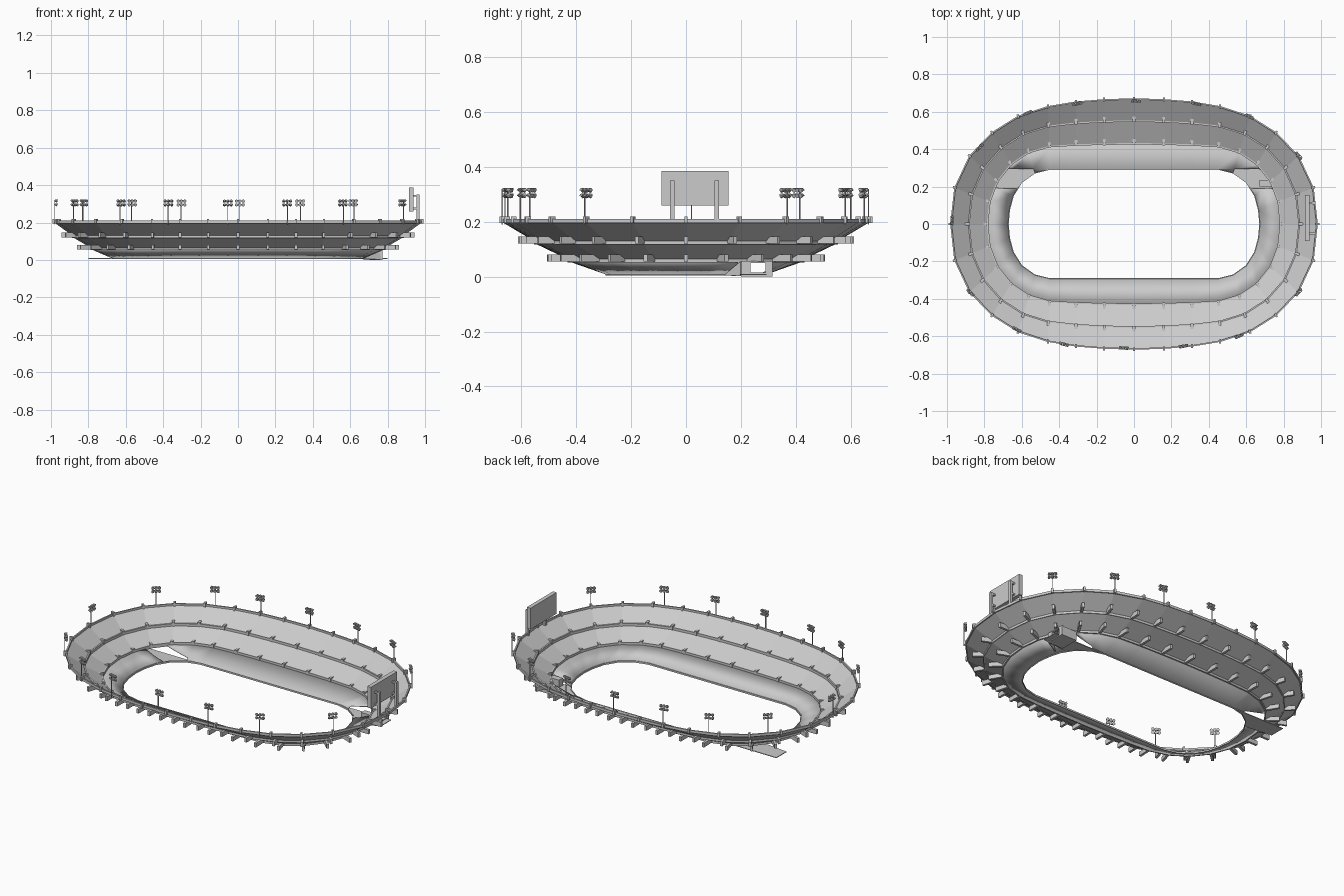
import bpy, bmesh, math
from mathutils import Vector, Matrix

cube = bpy.data.objects.get("Cube")
if cube:
    bpy.data.objects.remove(cube, do_unlink=True)

grey = bpy.data.materials.new("concrete grey")
grey.use_nodes = True
grey.diffuse_color = (0.6, 0.6, 0.6, 1)
grey.node_tree.nodes["Principled BSDF"].inputs["Base Color"].default_value = (0.6, 0.6, 0.6, 1)

# Quarter outlines of the bowl: field edge and outer rim, station by station
INNER = [(0, .292), (.16, .292), (.31, .292), (.45, .292), (.53, .272),
         (.6, .222), (.645, .15), (.665, .075), (.672, 0)]
OUTER = [(0, .672), (.16, .667), (.31, .655), (.46, .63), (.62, .578),
         (.76, .49), (.88, .365), (.96, .195), (.982, 0)]


def full_loop(quarter):
    a = [Vector((x, y, 0)) for x, y in quarter]
    half = a + [Vector((p.x, -p.y, 0)) for p in a[-2::-1]]
    return half + [Vector((-p.x, p.y, 0)) for p in half[-2:0:-1]]


inner, outer = full_loop(INNER), full_loop(OUTER)


def ring(t, z):
    return [a.lerp(b, t) + Vector((0, 0, z)) for a, b in zip(inner, outer)]


outward = [(b - a).normalized() for a, b in zip(inner, outer)]


def finish(name, bm, thickness=0, smooth=False):
    mesh = bpy.data.meshes.new(name)
    bm.to_mesh(mesh)
    bm.free()
    mesh.materials.append(grey)
    ob = bpy.data.objects.new(name, mesh)
    bpy.context.collection.objects.link(ob)
    if thickness:
        mod = ob.modifiers.new("thickness", 'SOLIDIFY')
        mod.thickness = thickness
        mod.offset = 0
    if smooth:
        for p in mesh.polygons:
            p.use_smooth = True
    return ob


def strip(bm, *rings):
    rows = [[bm.verts.new(p) for p in r] for r in rings]
    n = len(rows[0])
    for lo, hi in zip(rows, rows[1:]):
        for i in range(n):
            j = (i + 1) % n
            bm.faces.new((lo[i], lo[j], hi[j], hi[i]))
    return bm


def frame(origin, out):
    """Local x runs outward, y along the rim, z up."""
    side = Vector((0, 0, 1)).cross(out)
    m = Matrix((out, side, (0, 0, 1))).transposed().to_4x4()
    return Matrix.Translation(origin) @ m


def box(bm, lo, hi, m=Matrix()):
    lo, hi = Vector(lo), Vector(hi)
    bmesh.ops.create_cube(bm, size=1, matrix=m @ Matrix.Translation((lo + hi) / 2)
                          @ Matrix.Diagonal((*(hi - lo), 1)))


# Lower tier, cut away at both back corners for the entrances
bm = strip(bmesh.new(), ring(0, .01), ring(.36, .058))
GAP = (.19, .294)
for y in GAP:
    bmesh.ops.bisect_plane(bm, geom=bm.verts[:] + bm.edges[:] + bm.faces[:],
                           plane_co=(0, y, 0), plane_no=(0, 1, 0))
cut = [f for f in bm.faces if GAP[0] < f.calc_center_median().y < GAP[1]
       and abs(f.calc_center_median().x) > .5]
bmesh.ops.delete(bm, geom=cut, context='FACES')
finish("lower_tier", bm, .004, True)

# Middle and upper tiers
finish("middle_tier", strip(bmesh.new(), ring(.36, .065), ring(.68, .123)), .004)
finish("upper_tier", strip(bmesh.new(), ring(.68, .13), ring(.99, .2)), .004)

# Parapets at the front of each tier and round the top
for name, t, lo, hi in (("lower_parapet", .36, .052, .072),
                        ("middle_parapet", .68, .117, .138),
                        ("top_rim", .99, .196, .211),
                        ("field_kerb", 0, .004, .014)):
    finish(name, strip(bmesh.new(), ring(t, lo), ring(t, hi)), .008 if t else .004)

# Radial support beams and rim posts
for name, t, lo, hi, start, end, half in (
        ("lower_beams", .36, .055, .08, -.006, .078, .007),
        ("middle_beams", .68, .12, .147, -.006, .062, .007),
        ("rim_posts", .99, .195, .22, -.009, .012, .006)):
    bm = bmesh.new()
    for p, d in zip(ring(t, 0), outward):
        box(bm, (start, -half, lo), (end, half, hi), frame(p, d))
    finish(name, bm)

# Flat entrance floors under the cut corners
for name, s in (("left_entrance_floor", 1), ("right_entrance_floor", -1)):
    bm = bmesh.new()
    pts = [(.47, .292), (.53, .272), (.6, .222), (.632, .18), (.8, .2), (.8, .294)]
    bm.faces.new([bm.verts.new((s * x, y, .008)) for x, y in pts])
    finish(name, bm, .004)

# Tunnel portal on the left end
bm = bmesh.new()
box(bm, (.67, .2, 0), (.772, .235, .054))
box(bm, (.67, .29, 0), (.772, .316, .054))
box(bm, (.67, .2, 0), (.772, .316, .015))
box(bm, (.76, .2, .05), (.772, .316, .057))
finish("tunnel_portal", bm)
bm = bmesh.new()
bm.faces.new([bm.verts.new(p) for p in ((.67, .14, .005), (.77, .2, .002), (.745, .2, .055))])
finish("tunnel_side_wall", bm, .004)

# Floodlights: a pole, a crossarm rack and six lamps each
SPOTS = [(.01, .665), (.335, .65), (.62, .58), (.885, .37), (-.305, .65), (-.57, .6),
         (-.83, .415), (-.98, .02), (-.88, -.37), (-.63, -.57), (-.375, -.65),
         (-.055, -.67), (.265, -.66), (.565, -.605), (.885, -.37)]
poles, lamps = bmesh.new(), bmesh.new()
for x, y in SPOTS:
    out = Vector((x / .982 ** 2, y / .672 ** 2, 0)).normalized()
    m = frame(Vector((x, y, 0)), out)
    box(poles, (-.002, -.002, .19), (.002, .002, .32), m)
    for z in (.296, .316):
        box(poles, (-.002, -.022, z - .002), (.002, .022, z + .002), m)
        for side in (-.018, 0, .018):
            tilt = Matrix.Translation((-.007, side, z)) @ Matrix.Rotation(math.radians(-105), 4, 'Y')
            bmesh.ops.create_cone(lamps, cap_ends=True, segments=8, radius1=.005,
                                  radius2=.009, depth=.014, matrix=m @ tilt)
finish("floodlight_poles", poles)
finish("floodlight_lamps", lamps)

# Scoreboard with two posts and brackets
bm = bmesh.new()
box(bm, (.913, -.09, .26), (.937, .155, .386))
finish("scoreboard_panel", bm)
bm = bmesh.new()
for y in (-.05, .112):
    box(bm, (.955, y - .008, .195), (.97, y + .008, .35))
    for z in (.27, .338):
        box(bm, (.93, y - .006, z), (.958, y + .006, z + .01))
finish("scoreboard_posts", bm)
